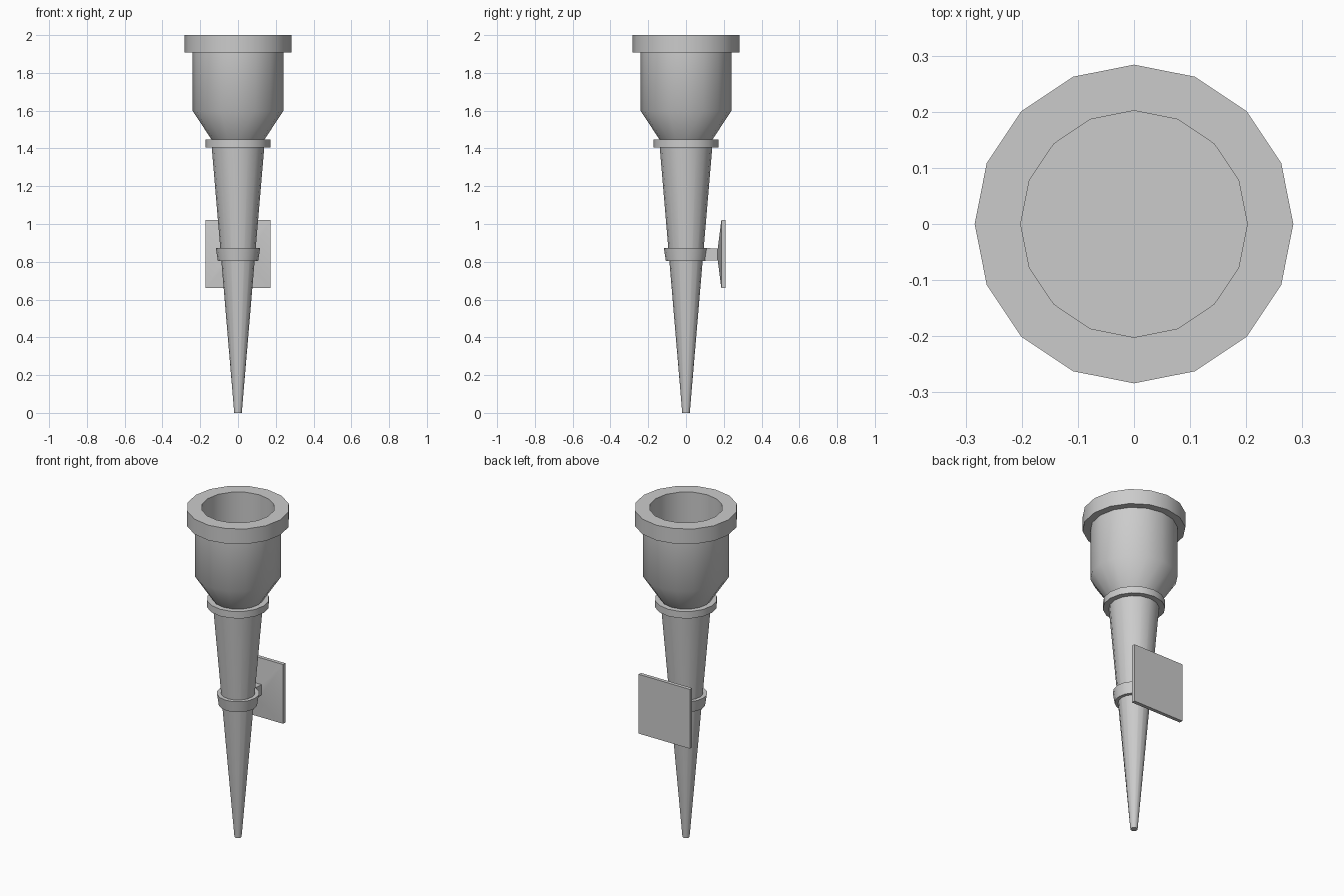
import bpy, bmesh, math

if "Cube" in bpy.data.objects:
    bpy.data.objects.remove(bpy.data.objects["Cube"])

SIDES = 16


def finish(name, bm):
    bmesh.ops.recalc_face_normals(bm, faces=bm.faces)
    mesh = bpy.data.meshes.new(name)
    bm.to_mesh(mesh)
    bm.free()
    ob = bpy.data.objects.new(name, mesh)
    bpy.context.collection.objects.link(ob)
    bpy.ops.object.select_all(action='DESELECT')
    ob.select_set(True)
    bpy.context.view_layer.objects.active = ob
    bpy.ops.object.shade_smooth_by_angle(angle=math.radians(40))
    return ob


def loft(name, loops, cap_start=False, cap_end=False):
    """Bridge a list of equal-length point loops with quads."""
    bm = bmesh.new()
    rings = [[bm.verts.new(p) for p in loop] for loop in loops]
    for a, b in zip(rings, rings[1:]):
        n = len(a)
        for i in range(n):
            j = (i + 1) % n
            bm.faces.new((a[i], a[j], b[j], b[i]))
    if cap_start:
        bm.faces.new(rings[0][::-1])
    if cap_end:
        bm.faces.new(rings[-1])
    return finish(name, bm)


def circle(r, z):
    steps = [2 * math.pi * i / SIDES for i in range(SIDES)]
    return [(r * math.cos(a), r * math.sin(a), z) for a in steps]


def lathe(name, profile, **caps):
    return loft(name, [circle(r, z) for r, z in profile], **caps)


def rect(y, half_x, z0, z1):
    return [(-half_x, y, z0), (half_x, y, z0), (half_x, y, z1), (-half_x, y, z1)]


# Tapered handle with a blunt tip
lathe("handle", [(0.02, 0), (0.139, 1.405)], cap_start=True)

# Collar between handle and bowl
lathe("collar", [(0.139, 1.405), (0.172, 1.405), (0.172, 1.447), (0.14, 1.447)])

# Hollow bowl with a thick rim and an inner floor
lathe("bowl", [(0.14, 1.447), (0.241, 1.60), (0.241, 1.908), (0.284, 1.908),
               (0.284, 2.0), (0.202, 2.0), (0.202, 1.6)], cap_end=True)

# Holder ring gripping the handle
lathe("holder_ring", [(0.088, 0.805), (0.107, 0.805), (0.117, 0.873), (0.094, 0.873)])

# Arm from the ring to the wall plate
loft("bracket_arm", [rect(0.095, 0.04, 0.805, 0.873), rect(0.168, 0.04, 0.808, 0.87)])

# Wall plate, its front swelling gently toward the arm
loft("wall_plate", [rect(0.168, 0.04, 0.808, 0.87), rect(0.187, 0.172, 0.66, 1.02),
                    rect(0.209, 0.172, 0.66, 1.02)], cap_end=True)
